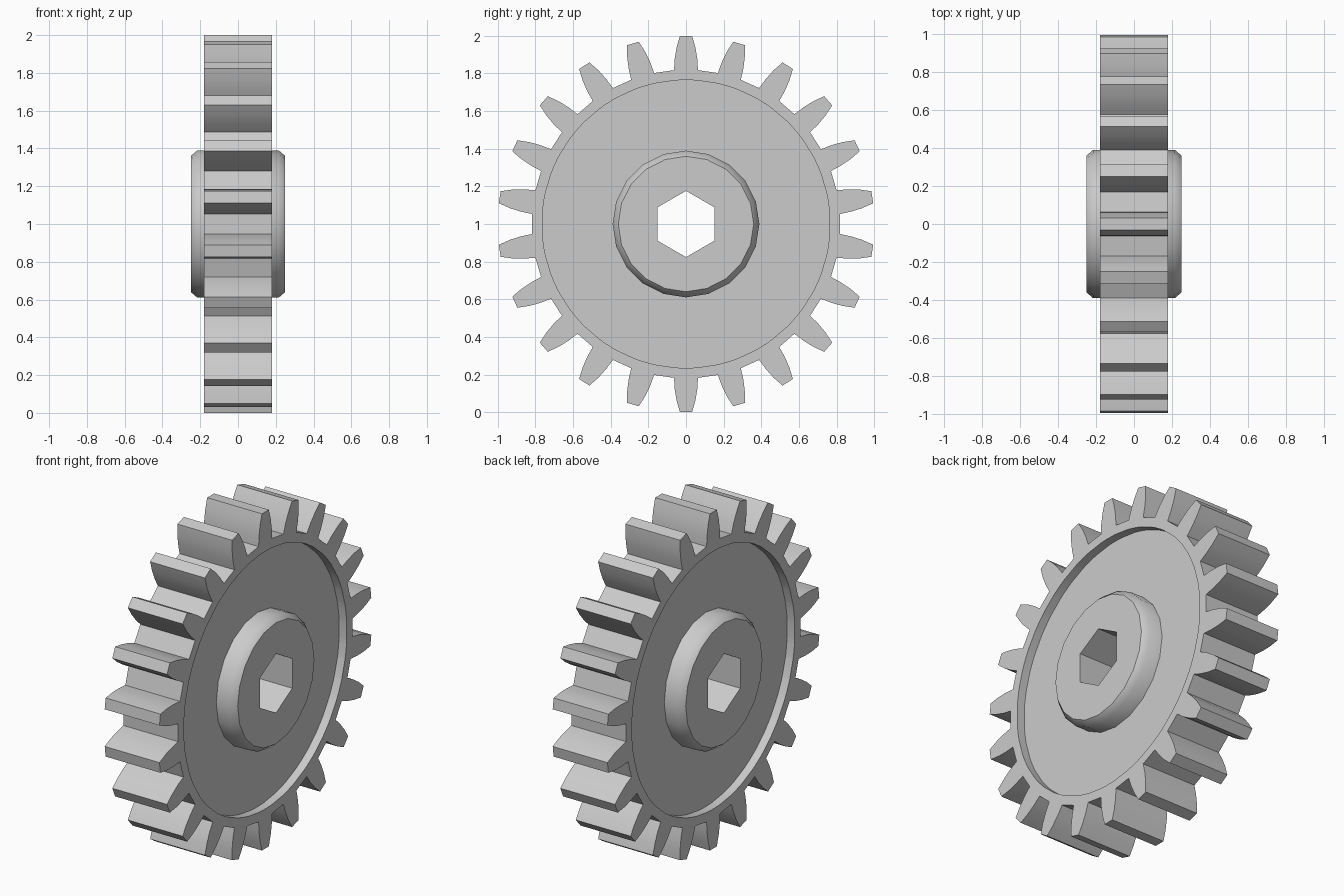
import bpy
import bmesh
from math import radians, cos, sin, tau

cube = bpy.data.objects.get("Cube")
if cube:
    bpy.data.objects.remove(cube, do_unlink=True)

TEETH = 22
CENTRE_Z = 1.0
RIM_X, WEB_X, HUB_X = 0.18, 0.13, 0.25   # half thicknesses along the axle

grey = bpy.data.materials.new("grey")
grey.use_nodes = True
grey.diffuse_color = (0.6, 0.6, 0.6, 1)
grey.node_tree.nodes["Principled BSDF"].inputs["Base Color"].default_value = grey.diffuse_color


def place(name, bm):
    """Turn a bmesh into a named grey object."""
    bmesh.ops.recalc_face_normals(bm, faces=bm.faces)
    mesh = bpy.data.meshes.new(name)
    bm.to_mesh(mesh)
    bm.free()
    mesh.materials.append(grey)
    obj = bpy.data.objects.new(name, mesh)
    bpy.context.collection.objects.link(obj)
    return obj


def loft(name, rings, cyclic):
    """Join rings of (x, angle, radius) around the axle; cap the ends unless cyclic."""
    bm = bmesh.new()
    loops = [[bm.verts.new((x, r * sin(a), CENTRE_Z + r * cos(a))) for a, r in ring]
             for x, ring in rings]
    pairs = list(zip(loops, loops[1:]))
    if cyclic:
        pairs.append((loops[-1], loops[0]))
    else:
        bm.faces.new(loops[0])
        bm.faces.new(loops[-1])
    n = len(loops[0])
    for p, q in pairs:
        for i in range(n):
            j = (i + 1) % n
            bm.faces.new((p[i], p[j], q[j], q[i]))
    return place(name, bm)


def circle(radius, sides):
    return [(tau * i / sides, radius) for i in range(sides)]


def smooth(obj, degrees):
    bpy.ops.object.select_all(action='DESELECT')
    obj.select_set(True)
    bpy.context.view_layer.objects.active = obj
    bpy.ops.object.shade_smooth_by_angle(angle=radians(degrees))


# Toothed rim: one curved flank mirrored and repeated around the wheel
flank = [(4.45, 0.82), (3.9, 0.88), (3.05, 0.94), (1.85, 1.0005)]
tooth = [(-a, r) for a, r in flank] + flank[::-1]
outline = [(tau * t / TEETH + radians(a), r) for t in range(TEETH) for a, r in tooth]
bore = [(a, 0.765) for a, r in outline]
rim = loft("toothed_rim", [(-RIM_X, outline), (RIM_X, outline),
                           (RIM_X, bore), (-RIM_X, bore)], True)
smooth(rim, 25)

# Recessed web between rim and hub
web_out, web_in = circle(0.772, 88), circle(0.3, 88)
web = loft("web", [(-WEB_X, web_out), (WEB_X, web_out),
                   (WEB_X, web_in), (-WEB_X, web_in)], True)
smooth(web, 25)

# Hub with chamfered ends
SIDES = 20
wide, narrow = circle(0.39, SIDES), circle(0.36, SIDES)
shoulder = HUB_X - 0.035
hub = loft("hub", [(-HUB_X, narrow), (-shoulder, wide),
                   (shoulder, wide), (HUB_X, narrow)], False)

# Hexagonal axle hole
hexagon = circle(0.176, 6)
cutter = loft("axle_hole_cutter", [(-0.5, hexagon), (0.5, hexagon)], False)
cutter.hide_render = True
cut = hub.modifiers.new("axle_hole", 'BOOLEAN')
cut.operation = 'DIFFERENCE'
cut.solver = 'EXACT'
cut.object = cutter
bpy.context.view_layer.objects.active = hub
bpy.ops.object.modifier_apply(modifier=cut.name)
bpy.data.objects.remove(cutter, do_unlink=True)
smooth(hub, 45)
